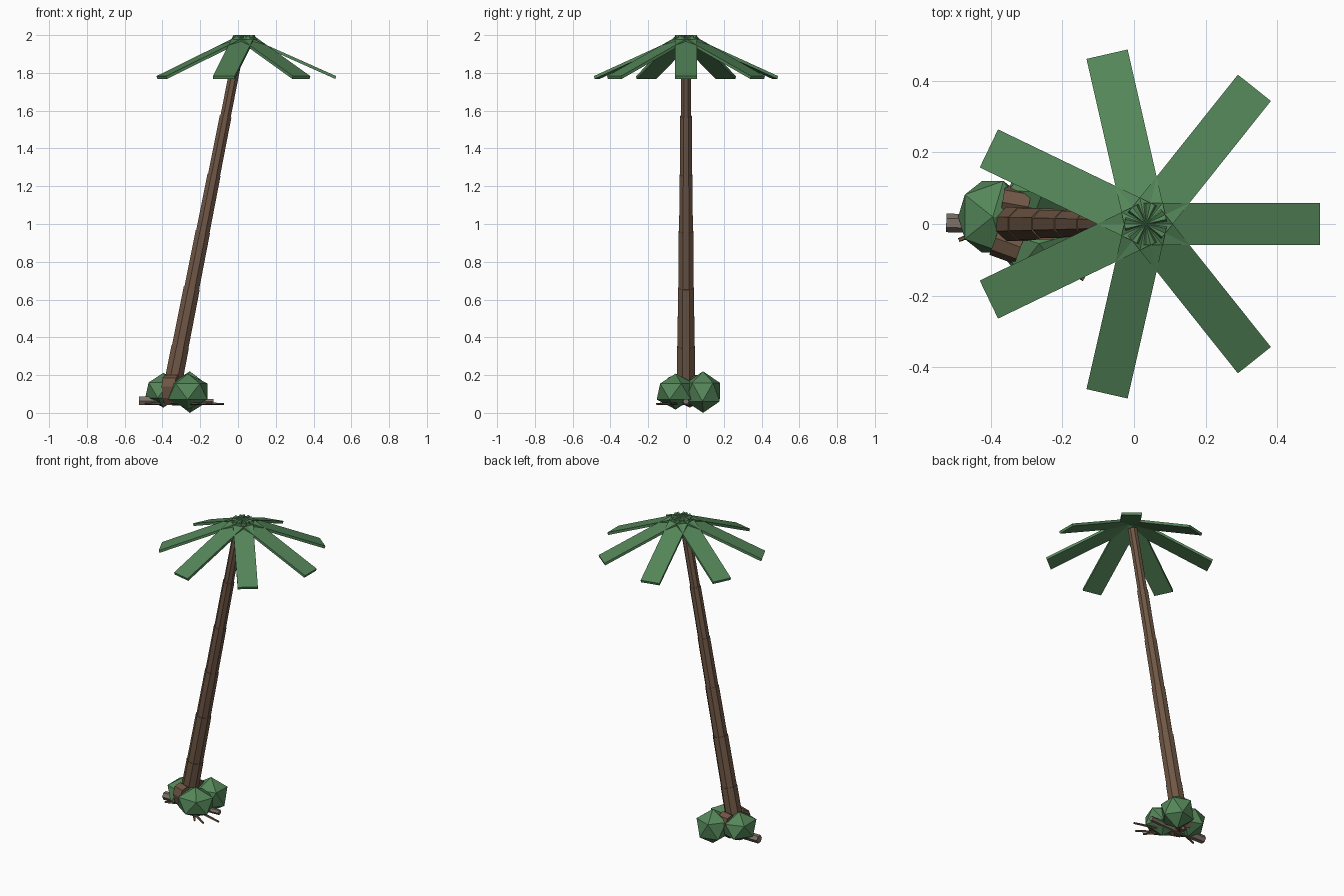
import bpy, bmesh, math
from mathutils import Vector, Matrix

if "Cube" in bpy.data.objects:
    bpy.data.objects.remove(bpy.data.objects["Cube"])


def material(name, rgb):
    m = bpy.data.materials.new(name)
    m.diffuse_color = (*rgb, 1)
    m.use_nodes = True
    m.node_tree.nodes["Principled BSDF"].inputs["Base Color"].default_value = m.diffuse_color
    return m


GREEN = material("leaf_green", (0.09, 0.24, 0.10))
BROWN = material("bark_brown", (0.16, 0.095, 0.06))
GREY = material("dry_wood", (0.21, 0.17, 0.14))


def finish(bm, name, mat):
    bmesh.ops.recalc_face_normals(bm, faces=bm.faces)
    me = bpy.data.meshes.new(name)
    bm.to_mesh(me)
    bm.free()
    me.materials.append(mat)
    ob = bpy.data.objects.new(name, me)
    bpy.context.collection.objects.link(ob)
    return ob


def add_rod(bm, a, b, r1, r2, sides=8):
    a, b = Vector(a), Vector(b)
    d = b - a
    rot = d.to_track_quat('Z', 'Y').to_matrix().to_4x4()
    mat = Matrix.Translation((a + b) / 2) @ rot @ Matrix.Rotation(math.pi / sides, 4, 'Z')
    bmesh.ops.create_cone(bm, cap_ends=True, segments=sides, radius1=r1, radius2=r2,
                          depth=d.length, matrix=mat)


def rod(name, a, b, r1, r2, mat, sides=8):
    bm = bmesh.new()
    add_rod(bm, a, b, r1, r2, sides)
    return finish(bm, name, mat)


# Leaning trunk: stepped segments along a straight axis
def axis(z):
    return Vector((-0.375 + 0.197 * z, 0, z))


levels = [0.05, 0.35, 0.66, 0.96, 1.26, 1.57, 1.96]
radii = [0.052, 0.048, 0.043, 0.039, 0.035, 0.030]
bm = bmesh.new()
for lo, hi, r in zip(levels, levels[1:], radii):
    add_rod(bm, axis(lo), axis(hi), r, r * 0.97)
finish(bm, "trunk", BROWN)

# Crown: seven flat drooping fronds
for i in range(7):
    bm = bmesh.new()
    hw, t = 0.059, 0.014
    loop = [bm.verts.new((x, -hw, z)) for x, z in
            [(0, 2.0), (0.487, 1.775 + 0.008), (0.482, 1.768), (-0.006, 2.0 - t)]]
    face = bm.faces.new(loop)
    ext = bmesh.ops.extrude_face_region(bm, geom=[face])
    vs = [v for v in ext["geom"] if isinstance(v, bmesh.types.BMVert)]
    bmesh.ops.translate(bm, verts=vs, vec=(0, 2 * hw, 0))
    bmesh.ops.transform(bm, verts=bm.verts, matrix=Matrix.Translation((0.033, 0, 0)) @
                        Matrix.Rotation(i * math.tau / 7, 4, 'Z'))
    finish(bm, f"frond_{i + 1}", GREEN)

# Low-poly bushes round the base
bushes = [((-0.265, -0.055, 0.113), (0.122, 0.112, 0.095), 0.3),
          ((-0.395, 0.02, 0.12), (0.108, 0.118, 0.092), 0.0),
          ((-0.255, 0.09, 0.11), (0.108, 0.105, 0.110), 0.6)]
for i, (loc, size, turn) in enumerate(bushes):
    bm = bmesh.new()
    bmesh.ops.create_icosphere(bm, subdivisions=1, radius=1,
                               matrix=Matrix.Translation(loc) @ Matrix.Diagonal((*size, 1)) @
                               Matrix.Rotation(turn, 4, 'Z'))
    finish(bm, f"bush_{i + 1}", GREEN)


# Flat curled roots arching from the trunk to the ground
def root(name, base, angle, width):
    profile = [(0.00, 0.17), (0.05, 0.20), (0.085, 0.185), (0.10, 0.14), (0.085, 0.08),
               (0.06, 0.05), (0.05, 0.06), (0.068, 0.09), (0.078, 0.14), (0.066, 0.165),
               (0.045, 0.175), (0.00, 0.15)]
    bm = bmesh.new()
    face = bm.faces.new([bm.verts.new((x, -width / 2, z)) for x, z in profile])
    ext = bmesh.ops.extrude_face_region(bm, geom=[face])
    vs = [v for v in ext["geom"] if isinstance(v, bmesh.types.BMVert)]
    bmesh.ops.translate(bm, verts=vs, vec=(0, width, 0))
    bmesh.ops.transform(bm, verts=bm.verts, matrix=Matrix.Translation(base) @
                        Matrix.Rotation(math.radians(angle), 4, 'Z'))
    finish(bm, name, BROWN)


root("root_front", (-0.335, -0.005, 0), 250, 0.075)
root("root_back", (-0.34, 0.005, 0), 80, 0.075)

# Fallen logs and twigs at ground level
rod("log", (-0.525, 0.003, 0.063), (-0.32, 0.0, 0.063), 0.026, 0.026, GREY, 6)
rod("small_log", (-0.35, -0.01, 0.06), (-0.13, 0.0, 0.06), 0.018, 0.016, GREY, 6)
twigs = [((-0.33, -0.02), (-0.075, -0.09)), ((-0.33, -0.03), (-0.14, -0.155)),
         ((-0.30, -0.03), (-0.20, -0.155)), ((-0.30, 0.03), (-0.49, -0.045)),
         ((-0.35, 0.0), (-0.25, 0.12))]
for i, (a, b) in enumerate(twigs):
    rod(f"twig_{i + 1}", (*a, 0.05), (*b, 0.048), 0.010, 0.006, BROWN, 5)
